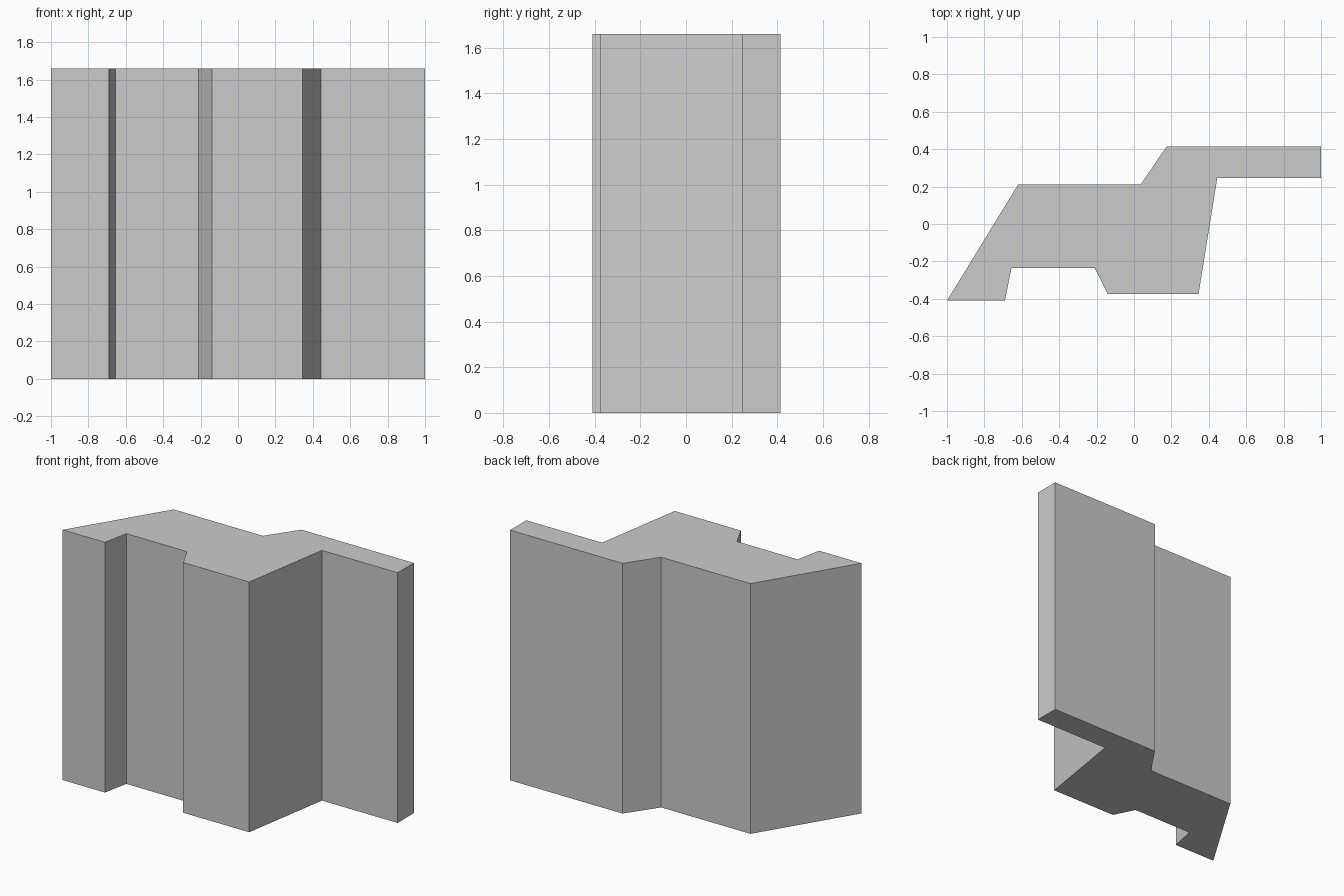
import bpy
import bmesh

HEIGHT = 1.66

cube = bpy.data.objects.get("Cube")
if cube:
    bpy.data.objects.remove(cube, do_unlink=True)


def make_material(name, colour):
    mat = bpy.data.materials.new(name)
    mat.use_nodes = True
    mat.diffuse_color = colour
    mat.node_tree.nodes["Principled BSDF"].inputs["Base Color"].default_value = colour
    return mat


def extrude_profile(name, outline, height, material):
    """Raise a flat outline into a closed prism standing on the ground."""
    bm = bmesh.new()
    base = bm.faces.new([bm.verts.new((x, y, 0)) for x, y in outline])
    raised = bmesh.ops.extrude_face_region(bm, geom=[base], use_keep_orig=True)
    top = [v for v in raised["geom"] if isinstance(v, bmesh.types.BMVert)]
    bmesh.ops.translate(bm, verts=top, vec=(0, 0, height))
    bmesh.ops.recalc_face_normals(bm, faces=bm.faces)
    mesh = bpy.data.meshes.new(name)
    bm.to_mesh(mesh)
    bm.free()
    mesh.materials.append(material)
    obj = bpy.data.objects.new(name, mesh)
    bpy.context.collection.objects.link(obj)
    return obj


# Stepped floor plan, counter-clockwise from the front right corner
front_edge = [(-1, -0.41), (-0.69, -0.41), (-0.655, -0.235), (-0.21, -0.235),
              (-0.14, -0.375), (0.345, -0.375), (0.445, 0.245), (1, 0.245)]
back_edge = [(1, 0.415), (0.175, 0.415), (0.035, 0.21), (-0.62, 0.21)]

grey = make_material("plain grey", (0.6, 0.6, 0.6, 1))
extrude_profile("stepped_block", front_edge + back_edge, HEIGHT, grey)
